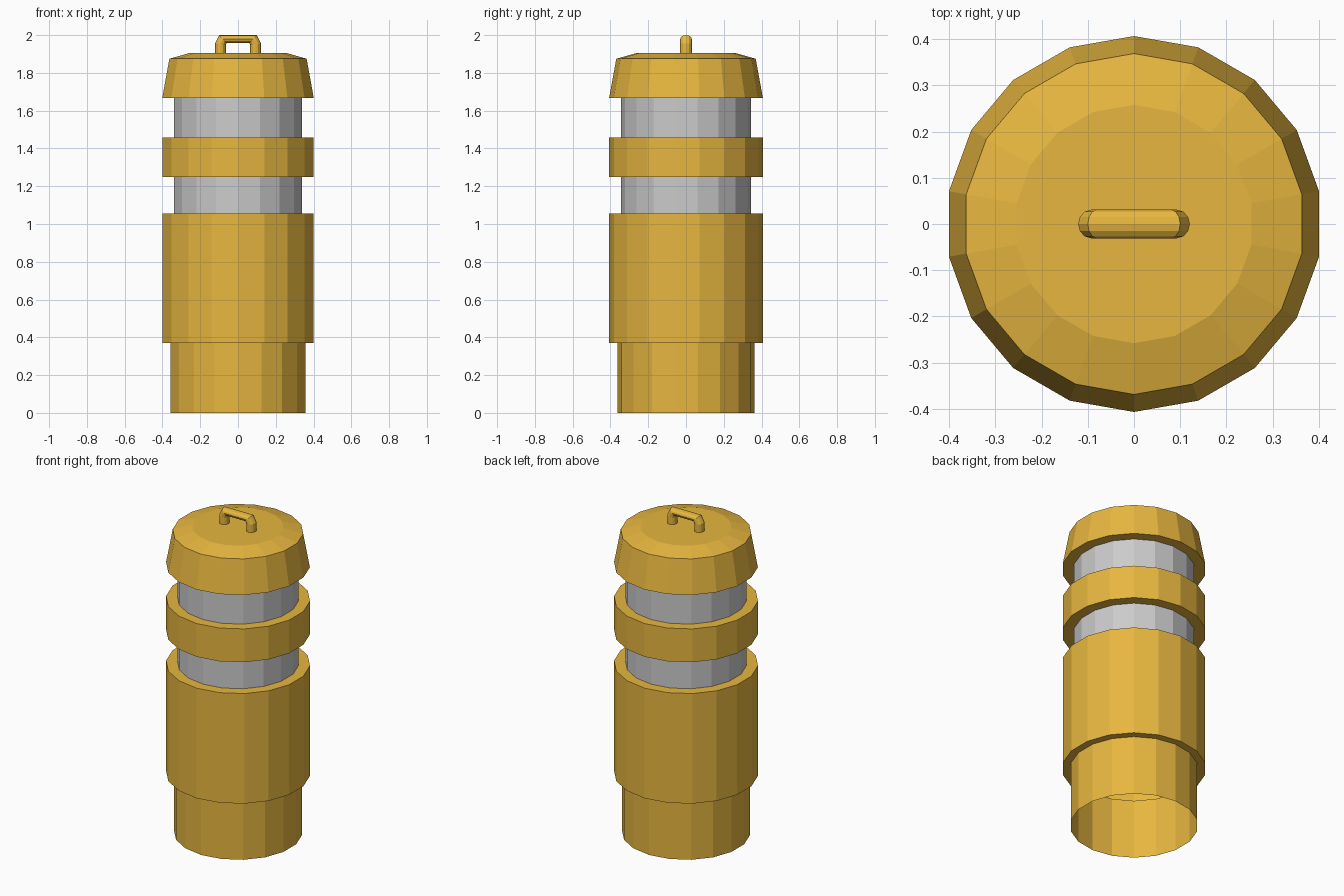
import bpy, bmesh
from math import sin, cos, pi, radians

if "Cube" in bpy.data.objects:
    bpy.data.objects.remove(bpy.data.objects["Cube"])

SIDES = 18


def material(name, rgb):
    m = bpy.data.materials.new(name)
    m.diffuse_color = (*rgb, 1)
    m.use_nodes = True
    m.node_tree.nodes["Principled BSDF"].inputs["Base Color"].default_value = m.diffuse_color
    return m


orange = material("orange_plastic", (0.80, 0.47, 0.05))
silver = material("reflective_grey", (0.70, 0.70, 0.70))


def finish(name, bm, mat, recalc=False):
    if recalc:
        bmesh.ops.recalc_face_normals(bm, faces=bm.faces)
    me = bpy.data.meshes.new(name)
    bm.to_mesh(me)
    bm.free()
    me.materials.append(mat)
    ob = bpy.data.objects.new(name, me)
    bpy.context.collection.objects.link(ob)
    return ob


def lathe(name, profile, mat, cap_top=False):
    """Turn (radius, z) points, listed bottom to top, into an open shell."""
    bm = bmesh.new()
    rings = []
    for r, z in profile:
        angles = [pi / 2 + 2 * pi * i / SIDES for i in range(SIDES)]
        rings.append([bm.verts.new((r * cos(a), r * sin(a), z)) for a in angles])
    for low, high in zip(rings, rings[1:]):
        for i in range(SIDES):
            j = (i + 1) % SIDES
            bm.faces.new((low[i], low[j], high[j], high[i]))
    if cap_top:
        bm.faces.new(rings[-1])
    return finish(name, bm, mat)


R_OUT, R_BASE, R_BAND = 0.407, 0.362, 0.343

# hollow drum shell: base foot with the wide body stepping out above it
lathe("drum_body", [(R_BASE, 0), (R_BASE, 0.37), (R_OUT, 0.37),
                    (R_OUT, 1.055), (R_BAND, 1.055)], orange)

# raised ring between the bands
lathe("middle_ring", [(R_BAND, 1.25), (R_OUT, 1.25),
                      (R_OUT, 1.457), (R_BAND, 1.457)], orange)

# recessed reflective bands
for name, z0, z1 in (("lower_band", 1.055, 1.25), ("upper_band", 1.457, 1.668)):
    lathe(name, [(R_BAND, z0), (R_BAND, z1)], silver)

# tapered lid
lathe("lid", [(R_BAND, 1.668), (R_OUT, 1.668), (0.369, 1.875),
              (0.258, 1.906)], orange, cap_top=True)

# carrying handle: each ring is given by its outer and inner point in x, z
half = [((-0.121, 1.90), (-0.064, 1.90)),
        ((-0.121, 1.957), (-0.064, 1.948)),
        ((-0.100, 2.0), (-0.060, 1.958))]
path = half + [((-o[0], o[1]), (-i[0], i[1])) for o, i in reversed(half)]
bm = bmesh.new()
N = 12
rings = []
for (ox, oz), (ix, iz) in path:
    ring = []
    for k in range(N):
        a = 2 * pi * k / N
        t = (1 + cos(a)) / 2
        ring.append(bm.verts.new((ix + (ox - ix) * t, 0.031 * sin(a),
                                  iz + (oz - iz) * t)))
    rings.append(ring)
for r0, r1 in zip(rings, rings[1:]):
    for k in range(N):
        j = (k + 1) % N
        bm.faces.new((r0[k], r0[j], r1[j], r1[k]))
handle = finish("handle", bm, orange, recalc=True)
for p in handle.data.polygons:
    p.use_smooth = False
